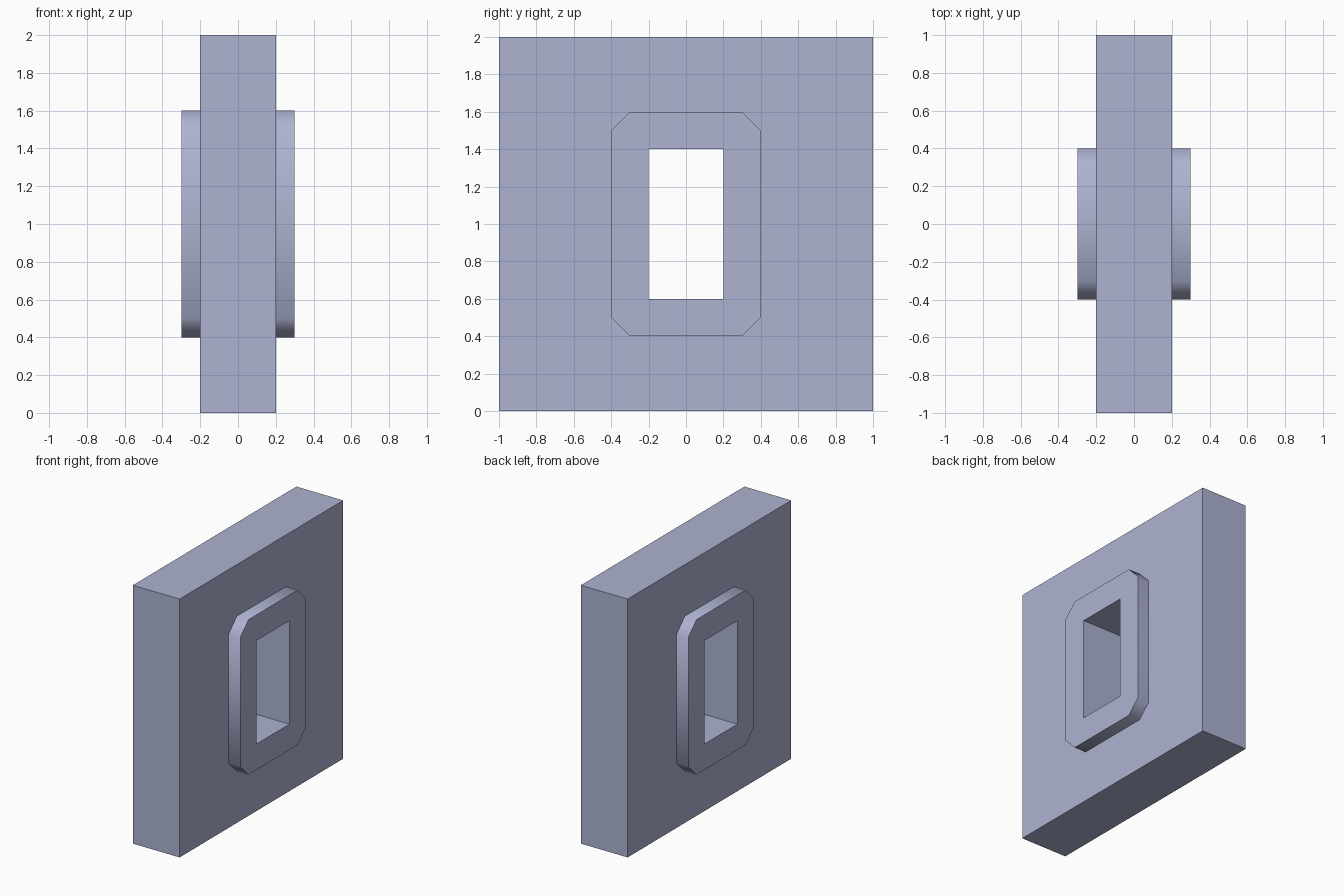
import bpy
import bmesh
from math import radians

cube = bpy.data.objects.get("Cube")
if cube:
    bpy.data.objects.remove(cube, do_unlink=True)

blue_grey = bpy.data.materials.new("blue_grey")
blue_grey.use_nodes = True
colour = (0.42, 0.45, 0.64, 1)
blue_grey.diffuse_color = colour
blue_grey.node_tree.nodes["Principled BSDF"].inputs["Base Color"].default_value = colour


def slab(name, half_x, half_y, half_z, chamfer=0):
    """Slab along x, centred at z = 1, with optionally cut corners."""
    c = chamfer
    if c:
        corner = [(half_y, half_z - c), (half_y - c, half_z)]
    else:
        corner = [(half_y, half_z)]
    right = [(y, -z) for y, z in reversed(corner)] + corner
    outline = right + [(-y, -z) for y, z in right]
    bm = bmesh.new()
    face = bm.faces.new([bm.verts.new((-half_x, y, 1 + z)) for y, z in outline])
    grown = bmesh.ops.extrude_face_region(bm, geom=[face], use_keep_orig=True)
    moved = [v for v in grown["geom"] if isinstance(v, bmesh.types.BMVert)]
    bmesh.ops.translate(bm, verts=moved, vec=(2 * half_x, 0, 0))
    bmesh.ops.recalc_face_normals(bm, faces=bm.faces)
    mesh = bpy.data.meshes.new(name)
    bm.to_mesh(mesh)
    bm.free()
    mesh.materials.append(blue_grey)
    obj = bpy.data.objects.new(name, mesh)
    bpy.context.collection.objects.link(obj)
    return obj


# Square block, raised collar on both sides, and the opening through them
block = slab("block_with_opening", 0.2, 1, 1)
collar = slab("collar_tool", 0.3, 0.4, 0.6, chamfer=0.1)
opening = slab("opening_tool", 0.5, 0.2, 0.4)

bpy.ops.object.select_all(action="DESELECT")
block.select_set(True)
bpy.context.view_layer.objects.active = block
for tool, operation in ((collar, "UNION"), (opening, "DIFFERENCE")):
    tool.hide_render = True
    cut = block.modifiers.new(tool.name, "BOOLEAN")
    cut.operation = operation
    cut.solver = "EXACT"
    cut.object = tool
    bpy.ops.object.modifier_apply(modifier=cut.name)
    bpy.data.objects.remove(tool, do_unlink=True)

# Collar rim is smooth around its cut corners, everything else is sharp
bpy.ops.object.shade_smooth_by_angle(angle=radians(50))
